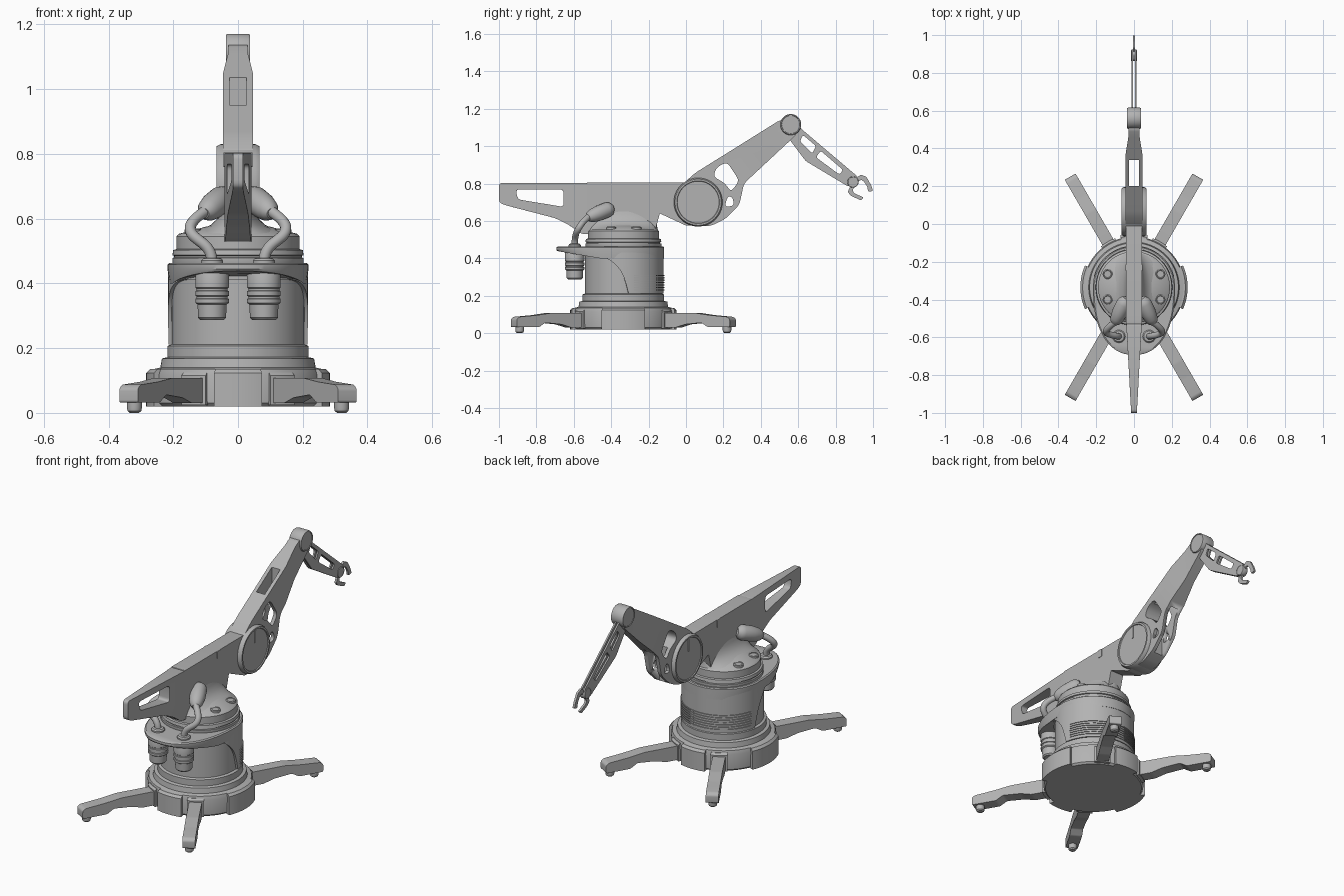
import bpy, bmesh, math
from mathutils import Matrix, Vector

if "Cube" in bpy.data.objects:
    bpy.data.objects.remove(bpy.data.objects["Cube"])

GREY = bpy.data.materials.new("machine grey")
GREY.diffuse_color = (0.45, 0.45, 0.45, 1)
GREY.use_nodes = True
GREY.node_tree.nodes["Principled BSDF"].inputs["Base Color"].default_value = GREY.diffuse_color
CY = -0.335                       # y of the turntable axis
T = Matrix.Translation


def finish(ob, angle=35):
    bpy.ops.object.select_all(action='DESELECT')
    ob.select_set(True)
    bpy.context.view_layer.objects.active = ob
    ob.data.materials.clear()
    ob.data.materials.append(GREY)
    bpy.ops.object.shade_smooth_by_angle(angle=math.radians(angle))
    return ob


def loft(name, rings, matrix=Matrix()):
    """Skin closed rings of points and cap both ends."""
    bm = bmesh.new()
    vs = [[bm.verts.new(matrix @ Vector(p)) for p in r] for r in rings]
    n = len(vs[0])
    for a, b in zip(vs, vs[1:]):
        for i in range(n):
            bm.faces.new((a[i], a[(i + 1) % n], b[(i + 1) % n], b[i]))
    bm.faces.new(vs[0])
    bm.faces.new(vs[-1])
    bmesh.ops.recalc_face_normals(bm, faces=bm.faces)
    me = bpy.data.meshes.new(name)
    bm.to_mesh(me)
    ob = bpy.data.objects.new(name, me)
    bpy.context.collection.objects.link(ob)
    return finish(ob)


def ellipse(rx, ry, z, n=64):
    return [(rx * math.cos(2 * math.pi * i / n), ry * math.sin(2 * math.pi * i / n), z) for i in range(n)]


def lathe(name, profile, matrix, n=64):
    return loft(name, [ellipse(r, r, z, n) for r, z in profile], matrix)


def sector(name, a0, a1, r0, r1, z0, z1, bev=0.0):
    """Curved block on the turntable, angles in degrees from +y."""
    rings = []
    for i in range(17):
        a = math.radians(a0 + (a1 - a0) * i / 16)
        sec = [(r0, z0), (r1, z0), (r1, z1 - bev), (r1 - bev, z1), (r0, z1)]
        rings.append([(r * math.sin(a), CY + r * math.cos(a), z) for r, z in sec])
    return loft(name, rings)


def rounded(pts, r):
    out = []
    for i, p in enumerate(pts):
        p, a, b = Vector(p), Vector(pts[i - 1]), Vector(pts[(i + 1) % len(pts)])
        s = p + (a - p).normalized() * min(r, (a - p).length * .45)
        e = p + (b - p).normalized() * min(r, (b - p).length * .45)
        for k in range(5):
            t = k / 4
            out.append(s * (1 - t) ** 2 + p * 2 * t * (1 - t) + e * t * t)
    return out


def plate(name, outline, widths, holes=(), r=0.015, x=0, matrix=Matrix(), bevel=0.0):
    """Side profile in (y, z); widths lists (y, half thickness)."""
    cu = bpy.data.curves.new(name, 'CURVE')
    cu.dimensions, cu.fill_mode, cu.extrude = '2D', 'BOTH', 1
    for poly in (outline, *holes):
        pts = rounded(poly, r)
        sp = cu.splines.new('POLY')
        sp.points.add(len(pts) - 1)
        for q, p in zip(sp.points, pts):
            q.co = (p.x, p.y, 0, 1)
        sp.use_cyclic_u = True
    ob = bpy.data.objects.new(name, cu)
    bpy.context.collection.objects.link(ob)
    bpy.ops.object.select_all(action='DESELECT')
    ob.select_set(True)
    bpy.context.view_layer.objects.active = ob
    bpy.ops.object.convert(target='MESH')
    ob = bpy.context.view_layer.objects.active
    bm = bmesh.new()
    bm.from_mesh(ob.data)
    bmesh.ops.remove_doubles(bm, verts=bm.verts, dist=1e-5)
    for v in bm.verts:
        v.co = (v.co.z, v.co.x, v.co.y)
    for y, _ in widths:
        bmesh.ops.bisect_plane(bm, geom=bm.verts[:] + bm.edges[:] + bm.faces[:], dist=1e-6,
                               plane_co=(0, y, 0), plane_no=(0, 1, 0))
    for v in bm.verts:
        w = widths[0][1] if v.co.y <= widths[0][0] else widths[-1][1]
        for (ya, wa), (yb, wb) in zip(widths, widths[1:]):
            if ya <= v.co.y <= yb:
                w = wa + (wb - wa) * (v.co.y - ya) / (yb - ya)
        v.co.x = v.co.x * w + x
    bmesh.ops.recalc_face_normals(bm, faces=bm.faces)
    bm.transform(matrix)
    bm.to_mesh(ob.data)
    if bevel:
        m = ob.modifiers.new("soft edges", 'BEVEL')
        m.width, m.segments, m.angle_limit = bevel, 2, math.radians(50)
    return finish(ob)


def hub(name, y, z, r, w):
    """Joint drum along x with a raised rim on both faces."""
    half = [(r, w * .82), (r * .95, w), (r * .88, w), (r * .86, w * .93)]
    prof = [(a, -b) for a, b in reversed(half)] + half
    return lathe(name, prof, T((0, y, z)) @ Matrix.Rotation(math.pi / 2, 4, 'Y'))


AXIS = T((0, CY, 0))
# turntable base, column and turret
lathe("base", [(.255, .02), (.265, .03), (.268, .115), (.262, .135), (.24, .14), (.235, .168), (.218, .172),
               (.218, .207), (.205, .212), (.205, .455)], AXIS, 96)
lathe("turret", [(.2, .45), (.203, .455), (.203, .478), (.197, .48), (.197, .485), (.203, .487), (.2, .503),
                 (.19, .506), (.19, .545), (.183, .553), (.1, .575), (.03, .59)], AXIS, 96)
for c, h in ((0, 15), (180, 15), (90, 24), (270, 24)):
    sector("base_block", c - h, c + h, .22, .284, .02, .135, .012)

# four legs with feet, and clamps on the base
for a in (30, 150, 210, 330):
    m = AXIS @ Matrix.Rotation(math.radians(-a), 4, 'Z')
    plate("leg", [(.24, .03), (.24, .108), (.46, .108), (.55, .096), (.66, .087), (.676, .075), (.676, .032),
                  (.54, .032), (.50, .056), (.40, .047), (.34, .03)], [(.3, .033), (.6, .033)], r=.008, matrix=m,
          bevel=.004)
    lathe("foot", [(.014, 0), (.021, .006), (.023, .015), (.023, .04)], m @ T((0, .64, 0)), 24)
    sector("leg_clamp", a - 9, a + 9, .22, .278, .025, .125, .01)

# rear cover wrapped round the column with an arched front edge
rings = []
for i in range(97):
    a = 2 * math.pi * i / 96 + math.pi
    t = min(1, max(0, (.02 - .215 * math.cos(a)) / .17))
    zb = .212 + .2 * math.sqrt(1 - (1 - t) ** 2)
    rings.append([(r * math.sin(a), CY + r * math.cos(a), z) for r, z in
                  ((.2, zb), (.216, zb), (.216, .45), (.2, .45))])
loft("rear_cover", rings)
for k in range(7):
    sector("vent_slat", -75, 75, .2, .221, .228 + k * .013, .234 + k * .013)

# front shelf that carries the canisters
out = []
for i in range(96):
    c, s = math.cos(2 * math.pi * i / 96), math.sin(2 * math.pi * i / 96)
    if s < 0:
        out.append((.218 * math.copysign(abs(c) ** .88, c), CY - .358 * abs(s) ** .88))
    else:
        out.append((.218 * c, CY + .218 * s))
under = [(x * .97, y + .006 * (y < CY), max(.40, .438 - (y + .69) * .17)) for x, y in out]
loft("shelf", [under, [(x, y, .445) for x, y in out], [(x, y, .458) for x, y in out],
               [(x * .97, CY + (y - CY) * .98, .463) for x, y in out]])

for s in (-1, 1):
    # canister, hose and padded end
    m = T((s * .08, -.595, 0))
    lathe("canister", [(.036, .287), (.043, .294), (.045, .335), (.052, .34), (.052, .352), (.048, .354),
                       (.048, .36), (.052, .362), (.052, .376), (.048, .378), (.048, .384), (.052, .387),
                       (.052, .43), (.045, .445)], m, 40)
    lathe("hose_collar", [(.034, .455), (.034, .47), (.028, .477), (.02, .479)], m, 32)
    cu = bpy.data.curves.new("hose", 'CURVE')
    cu.dimensions, cu.bevel_depth, cu.bevel_resolution = '3D', .017, 4
    sp = cu.splines.new('NURBS')
    pts = [(.08, -.595, .46), (.08, -.595, .50), (.115, -.59, .53), (.16, -.575, .56), (.14, -.55, .60),
           (.09, -.51, .63)]
    sp.points.add(len(pts) - 1)
    for q, (x, y, z) in zip(sp.points, pts):
        q.co = (s * x, y, z, 1)
    sp.use_endpoint_u, sp.order_u = True, 4
    hose = bpy.data.objects.new("hose", cu)
    bpy.context.collection.objects.link(hose)
    cu.materials.append(GREY)
    d = Vector((-s * .06, .125, .05))
    lathe("hose_boot", [(.016, -.01), (.026, 0), (.035, .02), (.041, .06), (.041, .115), (.036, .135), (.02, .15)],
          T((s * .1, -.52, .62)) @ d.to_track_quat('Z', 'Y').to_matrix().to_4x4(), 32)
    # turret bolts
    for y in (-.265, -.4):
        lathe("turret_bolt", [(.026, .54), (.026, .566), (.021, .569), (.018, .566)], T((s * .14, y, 0)), 24)

# flared fairing between turret and boom
loft("boom_fairing", [ellipse(*e) for e in ((.18, .185, .548), (.125, .182, .562), (.085, .18, .58),
                                            (.058, .178, .605), (.046, .175, .635), (.04, .172, .66))], AXIS)

# horizontal boom with open front handle
plate("boom", [(-.53, .805), (-.53, .53), (-.17, .53), (-.14, .64), (0, .575), (.07, .575), (.1, .7), (0, .805)],
      [(-.5, .042), (0, .042)], r=.004, bevel=.004)
plate("boom_handle", [(-1, .803), (-1, .70), (-.97, .685), (-.70, .615), (-.62, .575), (-.56, .53), (-.52, .53),
                      (-.52, .803)], [(-1, .015), (-.53, .041)],
      [[(-.91, .768), (-.655, .768), (-.655, .675), (-.9, .715)]], r=.02, bevel=.004)
for s in (-1, 1):
    plate("boom_catch", [(-.245, .805), (-.245, .76), (-.215, .76), (-.215, .805)], [(0, .002)], r=.006, x=s * .043)
    plate("shoulder_mark", [(.06, .81), (.06, .74), (.068, .74), (.068, .81)], [(0, .003)], r=.002, x=s * .062)

# shoulder, upper arm with open slot, elbow
hub("shoulder", .065, .70, .13, .066)
arm = plate("upper_arm", [(-.015, .80), (.05, .857), (.51, 1.144), (.60, 1.07), (.31, .80), (.285, .685), (.21, .61),
                          (.13, .572), (.05, .572)], [(.36, .046), (.46, .03)],
            [[(.145, .838), (.165, .888), (.22, .915), (.285, .815), (.24, .755), (.21, .80)],
             [(.225, .735), (.25, .725), (.257, .68), (.205, .675)]], r=.025)
cut = loft("slot_cutter", [[(-.026, .2, z), (.026, .2, z), (.026, .338, z), (-.026, .338, z)] for z in (.45, 1.2)])
cut.hide_render = True
mod = arm.modifiers.new("slot", 'BOOLEAN')
mod.operation, mod.object, mod.solver = 'DIFFERENCE', cut, 'EXACT'
finish(arm)
bpy.ops.object.modifier_apply(modifier="slot")
bpy.data.objects.remove(cut)
hub("elbow", .56, 1.115, .056, .037)

# forearm made of two thin frames, wrist and claw
for s in (-1, 1):
    plate("forearm_frame", [(.535, 1.10), (.60, 1.11), (.625, 1.085), (.92, .835), (.91, .785), (.865, .785),
                            (.64, .92), (.535, 1.06)], [(0, .0045)],
          [[(.625, 1.06), (.695, 1.0), (.675, .96), (.61, 1.025)],
           [(.72, .975), (.84, .872), (.82, .848), (.695, .94)]], r=.012, x=s * .009)
hub("wrist", .893, .808, .03, .016)
plate("upper_finger", [(.90, .82), (.935, .848), (.965, .835), (.99, .79), (1, .76), (.975, .755), (.968, .785),
                       (.95, .812), (.935, .82), (.91, .80)], [(0, .006)], r=.006)
plate("lower_finger", [(.88, .79), (.865, .755), (.88, .735), (.935, .71), (.95, .725), (.90, .748), (.89, .762),
                       (.905, .79)], [(0, .006)], r=.006)
